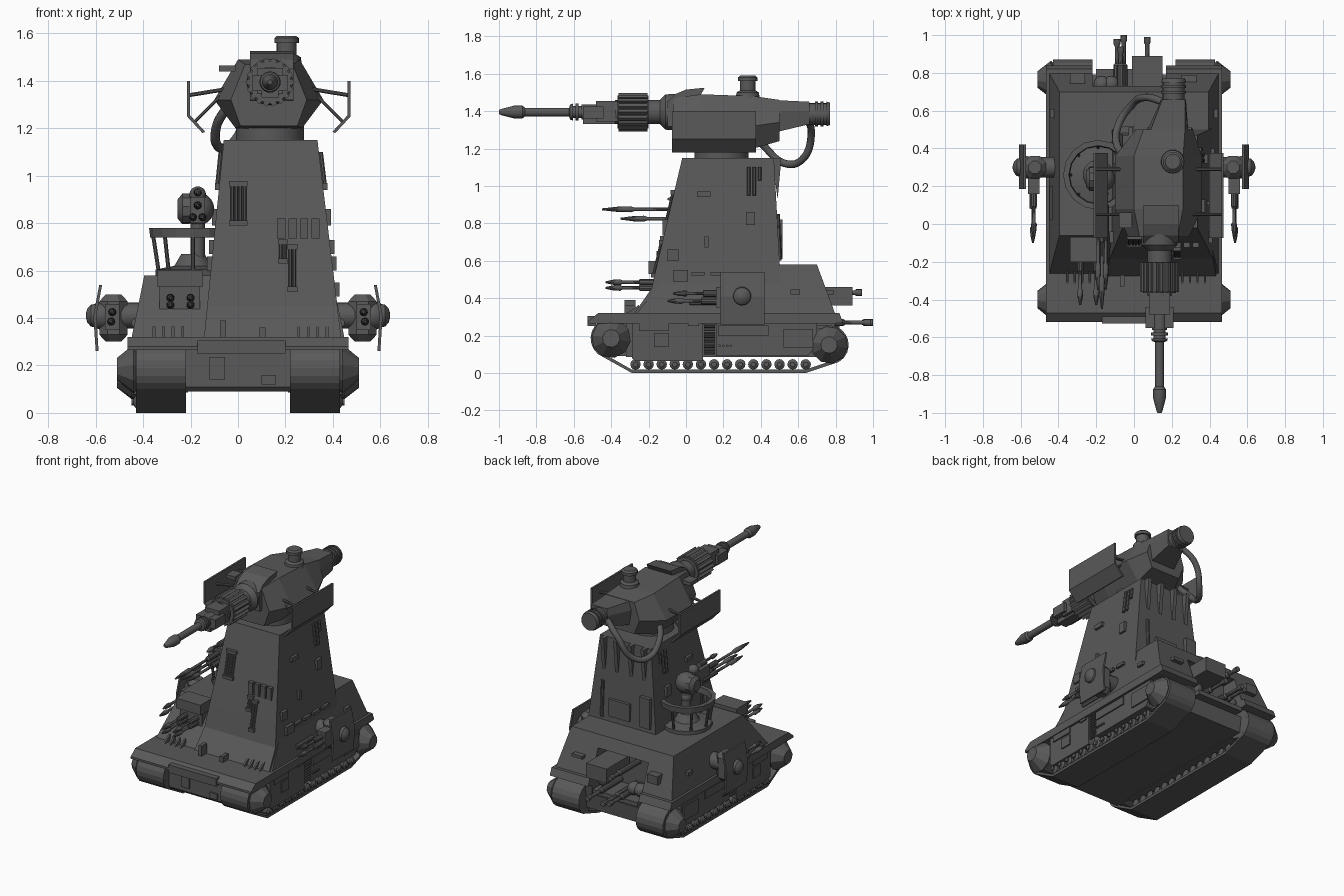
import bpy, bmesh, math
from mathutils import Vector

start_cube = bpy.data.objects.get("Cube")
if start_cube:
    bpy.data.objects.remove(start_cube, do_unlink=True)

armour = bpy.data.materials.new("armour grey")
armour.use_nodes = True
armour.diffuse_color = (.1, .1, .1, 1)
armour.node_tree.nodes["Principled BSDF"].inputs["Base Color"].default_value = armour.diffuse_color


def finish(name, bm, smooth=False):
    bmesh.ops.recalc_face_normals(bm, faces=bm.faces)
    mesh = bpy.data.meshes.new(name)
    bm.to_mesh(mesh)
    bm.free()
    mesh.materials.append(armour)
    obj = bpy.data.objects.new(name, mesh)
    bpy.context.collection.objects.link(obj)
    if smooth:
        bpy.ops.object.select_all(action='DESELECT')
        obj.select_set(True)
        bpy.context.view_layer.objects.active = obj
        bpy.ops.object.shade_smooth_by_angle(angle=math.radians(35))
    return obj


def loft(name, sections, caps=True, smooth=False):
    """Skin a list of equal-length closed loops."""
    bm = bmesh.new()
    rings = [[bm.verts.new(p) for p in loop] for loop in sections]
    count = len(rings[0])
    pairs = list(zip(rings, rings[1:])) + ([] if caps else [(rings[-1], rings[0])])
    for a, b in pairs:
        for i in range(count):
            j = (i + 1) % count
            bm.faces.new((a[i], a[j], b[j], b[i]))
    if caps:
        bm.faces.new(rings[0])
        bm.faces.new(rings[-1])
    return finish(name, bm, smooth)


def prism(name, profile, x0, x1):
    """Extrude a side (y, z) profile across x."""
    return loft(name, [[(x, y, z) for y, z in profile] for x in (x0, x1)])


def box(name, xs, ys, zs):
    (y0, y1), (z0, z1) = ys, zs
    return prism(name, [(y0, z0), (y1, z0), (y1, z1), (y0, z1)], *xs)


def turned(name, base, axis, profile, sides=20, smooth=True):
    """Revolve (distance, radius) pairs about an axis."""
    base, axis = Vector(base), Vector(axis).normalized()
    u = axis.orthogonal().normalized()
    v = axis.cross(u)
    angles = [math.tau * (i + .5) / sides for i in range(sides)]
    return loft(name, [[base + axis * d + (u * math.cos(a) + v * math.sin(a)) * r for a in angles]
                       for d, r in profile], smooth=smooth)


def rod(name, a, b, radius, sides=10):
    a, b = Vector(a), Vector(b)
    return turned(name, a, b - a, [(0, radius), ((b - a).length, radius)], sides)


def ball(name, centre, radius):
    bm = bmesh.new()
    bmesh.ops.create_uvsphere(bm, u_segments=16, v_segments=10, radius=radius)
    bmesh.ops.translate(bm, verts=bm.verts, vec=centre)
    return finish(name, bm, True)


def small_gun(name, x, y, z, length):
    """Slim forward-pointing barrel with a swollen tip and collar."""
    turned(name, (x, y, z), (0, -1, 0),
           [(0, .018), (length * .35, .018), (length * .36, .009), (length * .68, .009),
            (length * .72, .016), (length * .85, .014), (length, .005)], 10)


# Tower: x and y limits at a given height, used to seat its fittings
def tower_left(z):
    return .335 + .12 * (1.15 - z)


def tower_right(z):
    return -.06 - .1 * (1.15 - z)


def tower_front(z):
    return -.02 - .236 * (1.15 - z)


def tower_loop(z, front, back):
    l, r = tower_left(z), tower_right(z)
    return [(r, front, z), (l, front, z), (l, back, z), (r, back, z)]


loft("tower", [tower_loop(.3, -.29, .52), tower_loop(.45, -.185, .51),
               tower_loop(.6, -.15, .5), tower_loop(1.15, -.02, .47)])

# Hull, fenders and rear machinery bay
hull = loft("upper_hull", [[(-w, f, z), (w, f, z), (w, b, z), (-w, b, z)]
                           for w, f, b, z in ((.45, -.27, .8, .31), (.395, -.06, .7, .58))])
belly = prism("belly", [(-.45, .27), (-.45, .11), (-.43, .09), (.78, .09), (.8, .28)], -.23, .23)
fender = prism("fender", [(-.52, .265), (-.52, .28), (-.47, .32), (.82, .32), (.84, .27), (.8, .265)], -.465, .465)
cutter = box("bay_cutter", (-.22, .17), (.62, .95), (.2, .5))
cutter.hide_render = True
cutter.hide_set(True)
for part in (hull, belly, fender):
    cut = part.modifiers.new("bay", 'BOOLEAN')
    cut.object, cut.solver = cutter, 'EXACT'
box("front_lip", (-.17, .2), (-.527, -.48), (.25, .305))
box("front_hatch", (-.12, -.055), (-.46, -.44), (.14, .235))
box("front_step", (.1, .16), (-.46, -.44), (.12, .16))
for x in (-.36, -.32, -.28, -.24, .25, .29, .33, .37):
    prism("fender_fin", [(-.33, .31), (-.25, .31), (-.25, .365)], x, x + .012)
for x in (-.075, .09):
    box("deck_block", (x, x + .025), (-.33, -.27), (.31, .36 if x > 0 else .39))

# Running gear, mirrored
def track_loop(x, inset):
    arcs = [(-.4, .185, .11, 90, 230), (.765, .15, .105, -60, 90)]
    pts = []
    for i, (cy, cz, r, a0, a1) in enumerate(arcs):
        for k in range(9):
            a = math.radians(a0 + (a1 - a0) * k / 8)
            pts.append((x, cy + (r - inset) * math.cos(a), cz + (r - inset) * math.sin(a)))
        if i == 0:
            pts += [(x, -.29, inset), (x, .64, inset)]
    return pts


for s in (-1, 1):
    inner, outer = s * .22, s * .43
    loft("track", [track_loop(inner, 0), track_loop(outer, 0),
                   track_loop(outer, .018), track_loop(inner, .018)], caps=False)
    box("track_core", (s * .21, s * .4), (-.32, .7), (.085, .29))
    for y, z, r in ((-.4, .185, .095), (.765, .15, .09)):
        turned("end_wheel", (inner, y, z), (s, 0, 0), [(0, r), (.21, r), (.22, r + .01), (.29, r * .5)], 10, False)
    for i in range(14):
        y = -.27 + i * .07
        turned("road_wheel", (s * .24, y, .046), (s, 0, 0), [(0, .028), (.19, .028), (.2, .014), (.21, .014)], 12)

    # Skirt and its fittings
    prism("skirt", [(-.29, .3), (-.29, .08), (-.27, .065), (.09, .065), (.09, .3)], s * .38, s * .45)
    prism("rear_skirt", [(.16, .3), (.16, .09), (.65, .09), (.7, .15), (.7, .3)], s * .38, s * .45)
    for y0, y1, z0, z1 in ((-.25, -.09, .225, .28), (-.17, -.09, .14, .21), (.01, .07, .25, .28),
                           (.52, .68, .135, .235), (.17, .44, .2, .255)):
        box("skirt_plate", (s * .44, s * .459), (y0, y1), (z0, z1))
    for i in range(9):
        rod("vent_bar", (s * .44, .095, .105 + i * .018), (s * .44, .155, .105 + i * .018), .008, 8)
    for y in (.18, .2, .22, .24):
        turned("skirt_bolt", (s * .44, y, .145), (s, 0, 0), [(0, .007), (.02, .007)], 8)

    # Side gun sponson
    rod("sponson_arm", (s * .38, .3, .41), (s * .53, .3, .41), .055, 14)
    turned("sponson_body", (s * .525, .3, .3), (0, 0, 1), [(0, .035), (.03, .065), (.17, .065), (.2, .035)], 8, False)
    ball("sponson_ball", (s * .57, .3, .41), .06)
    loft("sponson_shield", [[(s * x, y, z) for x, z in ((.585, .54), (.61, .41), (.6, .26), (.588, .26), (.597, .41), (.573, .54))]
                            for y in (.185, .42)])
    turned("shield_boss", (s * .6, .3, .41), (s, 0, 0), [(0, .05), (.02, .046), (.035, .03), (.042, .008)])
    box("gun_breech", (s * .5, s * .56), (.16, .27), (.35, .46))
    small_gun("side_gun", s * .53, .18, .425, .25)
    small_gun("side_gun_low", s * .535, .18, .385, .28)
    rod("hull_pipe", (s * .43, .02, .38), (s * .43, .2, .38), .02)
    box("hull_side_block", (s * .41, s * .445), (.56, .61), (.42, .445))

# Tower fittings
for x, z0, z1 in ((-.025, .8, .965), (.01, .8, .965), (.18, .64, .72), (.22, .52, .7)):
    for dx in (0, .018):
        rod("front_pipe", (x + dx, tower_front(z0) - .006, z0), (x + dx, tower_front(z1) - .006, z1), .008, 8)
    for z in (z0, z1):
        y = tower_front(z)
        box("pipe_clamp", (x - .012, x + .03), (y - .018, y + .01), (z - .01, z + .012))
for i in range(4):
    x, y = .165 + i * .048, tower_front(.78)
    box("front_plate", (x, x + .035), (y - .018, y + .025), (.735, .82))
for y0, y1, z0, z1 in ((.06, .13, .94, .97), (.32, .37, .79, .86), (.1, .12, .67, .73), (-.07, .01, .49, .55),
                       (.03, .1, .52, .54), (.13, .2, .52, .54), (.23, .3, .52, .54), (.33, .4, .52, .54), (-.1, -.04, .6, .66)):
    for side, face in ((1, tower_left), (-1, tower_right)):
        x = face((z0 + z1) / 2)
        box("tower_side_plate", (x - side * .02, x + side * .018), (y0, y1), (z0, z1))
for y, z0 in ((.335, .95), (.365, .95), (.395, 1.03)):
    for face, side in ((tower_left, 1), (tower_right, -1)):
        rod("side_pipe", (face(z0) + side * .008, y, z0), (face(1.1) + side * .008, y, 1.1), .01, 8)
for x in (-.03, .07, .18, .28):
    prism("rear_fin", [(.46, 1.15), (.51, 1.15), (.49, .93)], x, x + .025)
box("rear_tower_plate", (.08, .24), (.48, .512), (.62, .74))
box("rear_tower_box", (-.08, .0), (.48, .515), (.61, .82))
rod("rear_tower_pipe", (.3, .5, .6), (.3, .49, .85), .012)

# Anti-aircraft platform
centre = Vector((-.19, .26, 0))
turned("platform_base", (centre.x, centre.y, .57), (0, 0, 1), [(0, .16), (.035, .16), (.05, .08), (.1, .05)], 16)
def ring(radius, z):
    return [centre + Vector((radius * math.cos(a), radius * math.sin(a), z))
            for a in (math.tau * i / 16 for i in range(16))]


loft("platform_rail", [ring(.18, .74), ring(.185, .78), ring(.155, .78), ring(.15, .74)], caps=False)
for foot, head in list(zip(ring(.145, .6), ring(.168, .75)))[::2]:
    rod("rail_post", foot, head, .009, 8)
rod("gun_pedestal", (-.17, .24, .6), (-.17, .24, .82), .03, 12)
for x, y, z, r in ((-.17, .24, .86, .07), (-.21, .24, .86, .045), (-.17, .24, .76, .035), (-.17, .16, .92, .035)):
    ball("gun_mount_ball", (x, y, z), r)
box("gun_cradle", (-.2, -.14), (.02, .25), (.8, .91))
for dx, z, tip in ((0, .875, .55), (-.02, .825, .45), (.02, .825, .45), (0, .93, .2)):
    small_gun("platform_gun", -.17 + dx, .1, z, tip)
turned("gun_drum", (-.255, .24, .86), (1, 0, 0), [(0, .04), (.02, .065), (.05, .065)], 10)

# Front twin guns
box("twin_gun_hood", (-.34, -.15), (-.2, -.07), (.53, .6))
box("twin_gun_box", (-.33, -.16), (-.17, -.08), (.42, .53))
for x in (-.285, -.2):
    for z in (.485, .455):
        small_gun("twin_gun", x, -.15, z, .28)

# Rear machinery
for x, z, tip in ((-.09, .27, .98), (-.055, .27, 1), (.07, .27, .99), (-.07, .43, .94)):
    turned("rear_pipe", (x, .62, z), (0, 1, 0), [(0, .02), (.22, .02), (.23, .012), (tip - .66, .012),
                                                (tip - .65, .018), (tip - .62, .018)], 10)
box("rear_console", (-.01, .15), (.64, .89), (.36, .46))
box("bay_shelf", (-.2, .15), (.62, .82), (.22, .25))
for x in (-.17, -.12, .11):
    ball("bay_tank", (x, .74, .3), .045)
box("rear_hatch", (-.34, -.26), (.72, .8), (.4, .46))
box("rear_step", (.25, .33), (.72, .79), (.42, .44))

# Turret
def hexagon(y, cx, top, mid, low, z_top, z_mid, z_low):
    return [(cx - low, y, z_low), (cx + low, y, z_low), (cx + mid, y, z_mid),
            (cx + top, y, z_top), (cx - top, y, z_top), (cx - mid, y, z_mid)]


turned("turret_ring", (.135, .19, 1.14), (0, 0, 1), [(0, .145), (.08, .145)], 24)
loft("turret", [hexagon(-.07, .13, .1, .16, .12, 1.47, 1.32, 1.21), hexagon(.08, .13, .13, .23, .14, 1.49, 1.32, 1.2),
                hexagon(.36, .13, .13, .23, .14, 1.48, 1.32, 1.2), hexagon(.5, .16, .11, .15, .11, 1.46, 1.34, 1.24)])
loft("turret_tail", [hexagon(.45, .17, .1, .12, .1, 1.46, 1.4, 1.28), hexagon(.66, .21, .06, .065, .06, 1.45, 1.4, 1.33)])
turned("tail_exhaust", (.21, .62, 1.385), (0, 1, 0), [(0, .058), (.07, .058), (.07, .066), (.085, .066), (.085, .058),
       (.1, .058), (.1, .066), (.115, .066), (.115, .058), (.13, .058), (.13, .066), (.15, .06)])
turned("cupola", (.205, .33, 1.46), (0, 0, 1), [(0, .065), (.04, .06), (.05, .042), (.1, .042), (.1, .052), (.12, .052), (.13, .04)])
prism("mantlet", [(-.1, 1.32), (-.1, 1.45), (-.06, 1.49), (.0, 1.515), (.1, 1.525), (.07, 1.47), (.07, 1.3)], .05, .235)
box("sight", (-.08, -.01), (-.02, .06), (1.44, 1.465))
for s in (-1, 1):
    loft("side_screen", [[(.13 + s * x, y, z) for x, z in ((.345, 1.4), (.345, 1.25), (.28, 1.18), (.268, 1.185), (.332, 1.255), (.332, 1.4))]
                         for y in (-.075, .375)])
    for y in (.05, .29):
        rod("screen_strut", (.13 + s * .15, y, 1.37), (.13 + s * .335, y, 1.34), .009, 8)
        rod("lower_strut", (.13 + s * .2, y, 1.34), (.13 + s * .31, y, 1.23), .007, 8)

# Main gun
gun = (.135, 0, 1.395)
turned("gun_sleeve", gun, (0, -1, 0), [(.03, .1), (.11, .095), (.14, .065), (.38, .065)], 24)
turned("cog_core", gun, (0, -1, 0), [(.2, .088), (.365, .088)], 24)
for i in range(18):
    a = math.tau * i / 18
    x, z = gun[0] + .09 * math.cos(a), gun[2] + .09 * math.sin(a)
    rod("cog_tooth", (x, -.205, z), (x, -.36, z), .014, 4)
box("breech_block", (.08, .19), (-.48, -.36), (1.345, 1.455))
box("breech_side", (.06, .21), (-.55, -.44), (1.36, 1.425))
box("breech_foot", (.1, .17), (-.55, -.38), (1.33, 1.37))
turned("main_barrel", gun, (0, -1, 0), [(.48, .04), (.56, .04), (.56, .032), (.575, .032), (.575, .045), (.59, .045),
       (.59, .032), (.605, .032), (.605, .045), (.62, .04), (.625, .023), (.86, .023), (.875, .034), (.92, .034), (.99, .016), (1, .01)])

# Hose from tail to turret flank
curve = bpy.data.curves.new("hose", 'CURVE')
curve.dimensions, curve.bevel_depth, curve.bevel_resolution = '3D', .02, 3
path = [(.17, .64, 1.38), (.06, .67, 1.28), (-.02, .62, 1.14), (-.08, .53, 1.12), (-.09, .42, 1.21), (-.03, .34, 1.31)]
spline = curve.splines.new('BEZIER')
spline.bezier_points.add(len(path) - 1)
for point, co in zip(spline.bezier_points, path):
    point.co = co
    point.handle_left_type = point.handle_right_type = 'AUTO'
curve.materials.append(armour)
bpy.context.collection.objects.link(bpy.data.objects.new("hose", curve))
